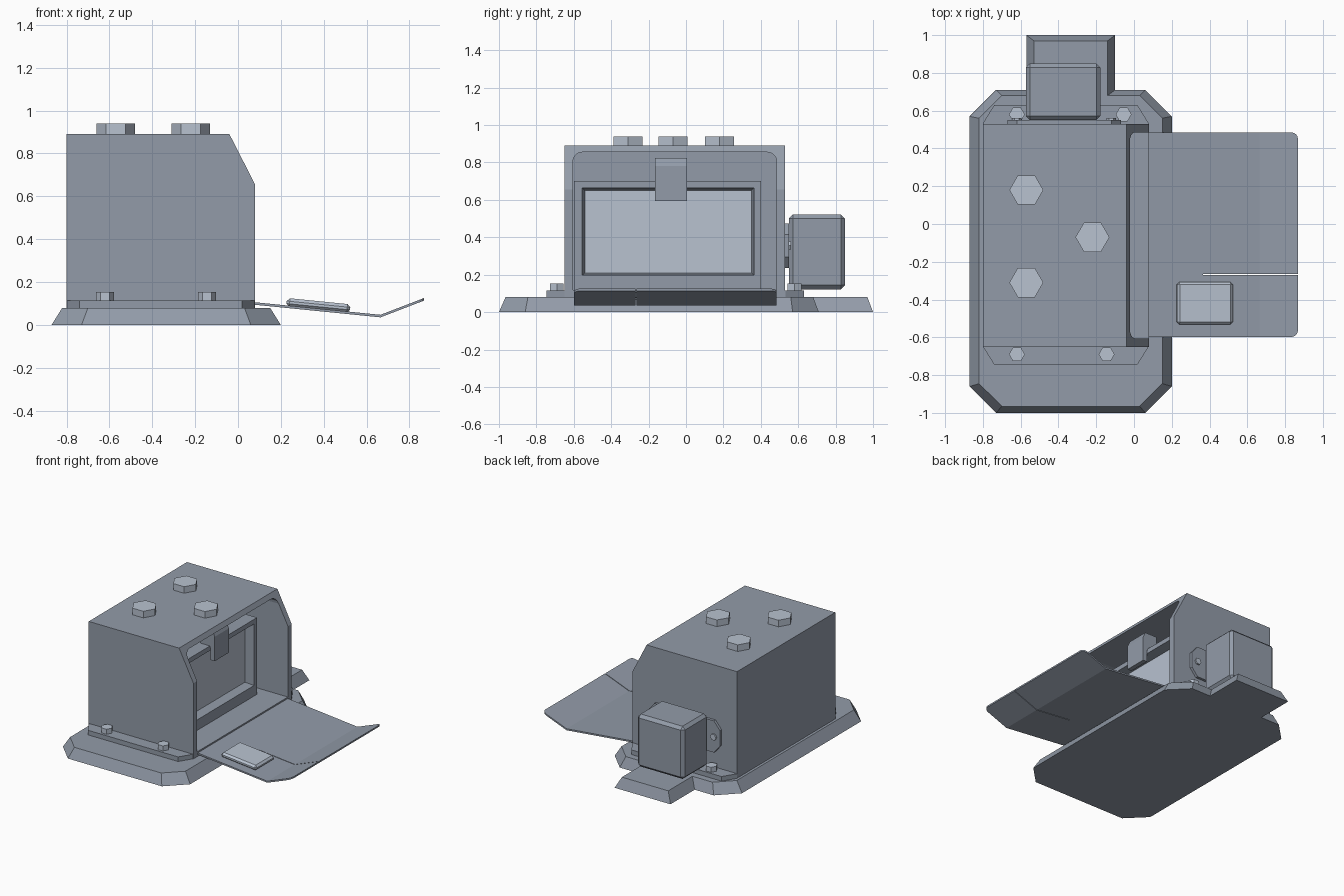
import bpy, bmesh
from math import cos, sin, pi, atan2
from mathutils import Vector

if "Cube" in bpy.data.objects:
    bpy.data.objects.remove(bpy.data.objects["Cube"])


def material(name, color):
    mat = bpy.data.materials.new(name)
    mat.diffuse_color = (*color, 1)
    mat.use_nodes = True
    mat.node_tree.nodes["Principled BSDF"].inputs["Base Color"].default_value = mat.diffuse_color
    return mat


DARK = material("slate_grey", (.29, .33, .395))
LIGHT = material("pale_steel", (.48, .54, .63))


def finish(name, bm, mat=DARK):
    me = bpy.data.meshes.new(name)
    bm.to_mesh(me)
    bm.free()
    me.materials.append(mat)
    ob = bpy.data.objects.new(name, me)
    bpy.context.collection.objects.link(ob)
    return ob


def loft(name, loop_a, loop_b, axis, a, b, mat=DARK):
    """Solid between two matching 2D loops placed at a and b along an axis."""
    put = {'x': lambda p, h: (h, p[0], p[1]),
           'y': lambda p, h: (p[0], h, p[1]),
           'z': lambda p, h: (p[0], p[1], h)}[axis]
    bm = bmesh.new()
    va = [bm.verts.new(put(p, a)) for p in loop_a]
    vb = [bm.verts.new(put(p, b)) for p in loop_b]
    bm.faces.new(va)
    bm.faces.new(vb)
    n = len(va)
    for i in range(n):
        j = (i + 1) % n
        bm.faces.new((va[i], va[j], vb[j], vb[i]))
    bmesh.ops.recalc_face_normals(bm, faces=bm.faces)
    return finish(name, bm, mat)


def prism(name, loop, axis, a, b, mat=DARK):
    return loft(name, loop, loop, axis, a, b, mat)


def rect(x0, x1, y0, y1):
    return [(x0, y0), (x1, y0), (x1, y1), (x0, y1)]


def chamfered(x0, x1, y0, y1, c, d=None):
    d = c if d is None else d
    return [(x0 + c, y0), (x1 - c, y0), (x1, y0 + d), (x1, y1 - d),
            (x1 - c, y1), (x0 + c, y1), (x0, y1 - d), (x0, y0 + d)]


def arc(cx, cy, r, start, n=4):
    return [(cx + r * cos(start + i * pi / 2 / n),
             cy + r * sin(start + i * pi / 2 / n)) for i in range(n + 1)]


def hexagon(cx, cy, r):
    return [(cx + r * cos(i * pi / 3), cy + r * sin(i * pi / 3)) for i in range(6)]


def bevel_box(name, size, loc, width, rot_y=0, mat=DARK):
    bm = bmesh.new()
    bmesh.ops.create_cube(bm, size=1)
    bmesh.ops.scale(bm, vec=size, verts=bm.verts)
    bmesh.ops.bevel(bm, geom=bm.edges[:], offset=width, segments=1, affect='EDGES')
    ob = finish(name, bm, mat)
    ob.location = loc
    ob.rotation_euler.y = rot_y
    return ob


def cut(ob, cutter):
    mod = ob.modifiers.new("cut", 'BOOLEAN')
    mod.operation, mod.solver, mod.object = 'DIFFERENCE', 'EXACT', cutter
    bpy.context.view_layer.objects.active = ob
    bpy.ops.object.modifier_apply(modifier=mod.name)
    bpy.data.objects.remove(cutter)


# Base plate with sloped edges, and its rear tab
loft("base_plate", chamfered(-.87, .2, -1, .71, .14),
     chamfered(-.82, .15, -.965, .68, .12), 'z', 0, .08)
loft("base_tab", rect(-.57, -.10, .55, 1), rect(-.53, -.14, .55, .97), 'z', 0, .08)

# Bolted flange under the housing
prism("housing_flange", chamfered(-.8, .078, -.745, .63, .06, .097), 'z', .08, .115)

# Housing shell with sloped brow, hollowed from the +x side
shell = prism("housing_shell", [(-.8, .08), (.08, .08), (.08, .655), (-.04, .89), (-.8, .89)],
              'y', -.65, .53)
opening = [(-.605, .117), (.485, .117)] + arc(.435, .805, .05, 0) + arc(-.555, .805, .05, pi / 2)
cut(shell, prism("opening_cutter", opening, 'x', -.755, .3))

# Inner unit: framed window with a recessed panel
frame = prism("window_frame", rect(-.60, .40, .11, .70), 'x', -.7, -.12)
cut(frame, loft("window_cutter", rect(-.54, .35, .21, .65),
                rect(-.555, .365, .197, .665), 'x', -.19, -.119))
prism("window_panel", rect(-.54, .35, .21, .65), 'x', -.195, -.187, LIGHT)

# Latch hook hanging over the window
prism("latch_hook", [(-.08, .595), (-.08, .78), (-.1, .825), (-.2, .825), (-.2, .69),
                     (-.115, .69), (-.115, .595)], 'y', -.165, .005)

# Hex bolts on the roof and flange
for i, (x, y) in enumerate([(-.57, .18), (-.57, -.31), (-.22, -.07)]):
    prism(f"roof_bolt_{i}", hexagon(x, y, .09), 'z', .885, .94, LIGHT)
for i, (x, y) in enumerate([(-.62, -.69), (-.145, -.69), (-.62, .58), (-.055, .58)]):
    prism(f"flange_bolt_{i}", hexagon(x, y, .042), 'z', .11, .153, LIGHT)

# Side box on a mounting plate
prism("side_mount_plate", chamfered(-.67, -.07, .235, .475, .05, .06), 'y', .525, .55)
for i, x in enumerate((-.62, -.12)):
    prism(f"side_mount_bolt_{i}", hexagon(x, .355, .025), 'y', .545, .562, LIGHT)
bevel_box("side_box", (.395, .3, .4), (-.375, .7, .322), .022)


# Dropped hatch: rounded flat sheet with a slit, folded at x = 0.66
def fold(x):
    return .106 - .1 * (x - .08) if x < .665 else .0475 + .385 * (x - .665)


y0, y1, xe, r = -.598, .485, .868, .035
sheet = ([(.03, y0)] + arc(xe - r, y0 + r, r, -pi / 2)
         + [(xe, -.270), (.365, -.270), (.365, -.265), (xe, -.265)]
         + arc(xe - r, y1 - r, r, 0) + [(.03, y1)])
hatch = prism("hatch_door", sheet, 'z', -.012, 0)
bm = bmesh.new()
bm.from_mesh(hatch.data)
for x in (.365, .665):
    bmesh.ops.bisect_plane(bm, geom=bm.verts[:] + bm.edges[:] + bm.faces[:],
                           plane_co=Vector((x, 0, 0)), plane_no=Vector((1, 0, 0)))
for v in bm.verts:
    v.co.z += fold(v.co.x)
bm.to_mesh(hatch.data)
bm.free()

# Raised pad on the hatch
bevel_box("hatch_pad", (.298, .225, .04), (.375, -.42, .091), .014, atan2(.1, 1), LIGHT)
